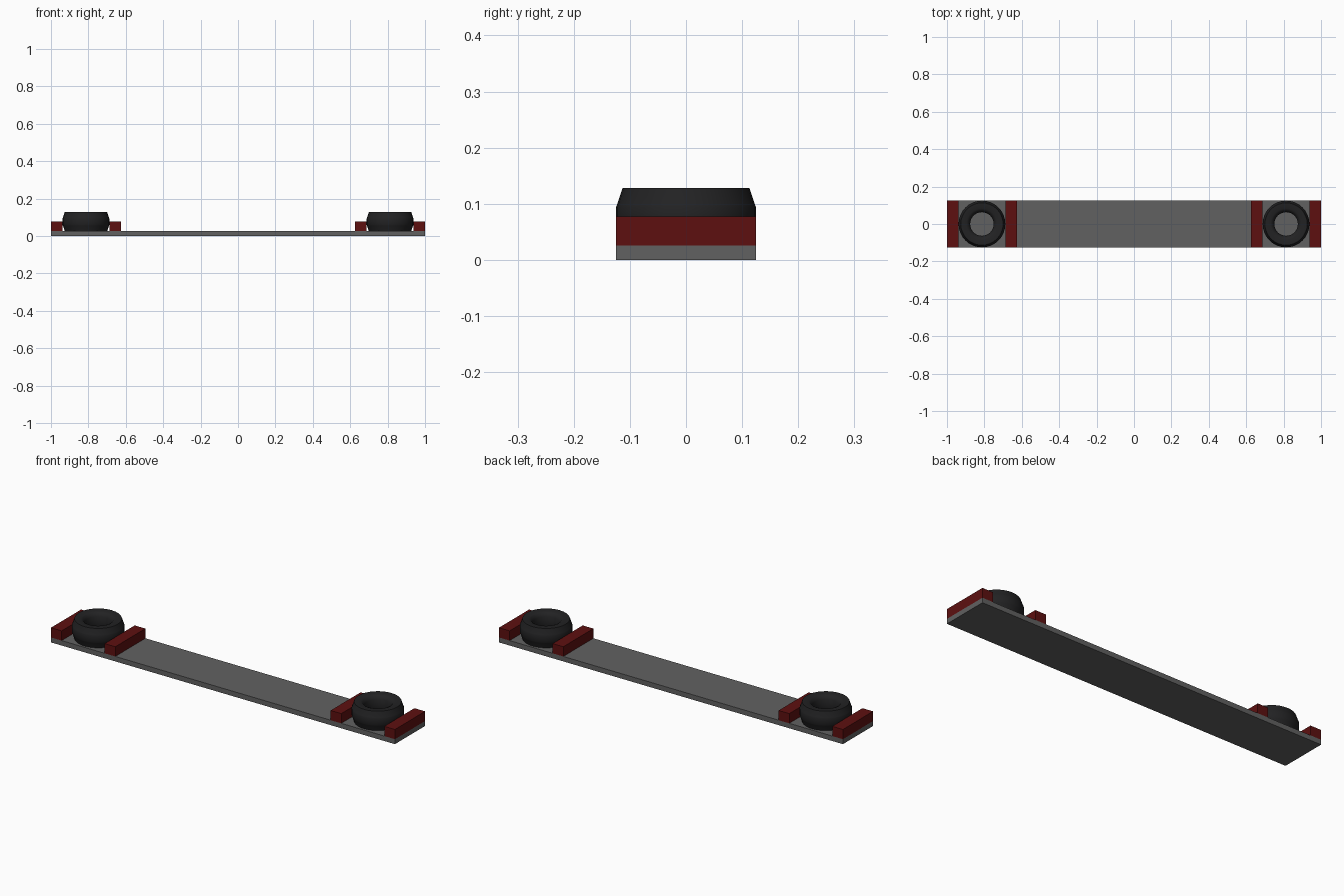
import bpy, bmesh
from math import cos, sin, pi, radians

if "Cube" in bpy.data.objects:
    bpy.data.objects.remove(bpy.data.objects["Cube"])


def material(name, color):
    m = bpy.data.materials.new(name)
    m.diffuse_color = (*color, 1)
    m.use_nodes = True
    m.node_tree.nodes["Principled BSDF"].inputs["Base Color"].default_value = m.diffuse_color
    return m


GREY = material("deck_grey", (0.12, 0.12, 0.12))
RED = material("dark_red", (0.11, 0.005, 0.005))
RUBBER = material("rubber", (0.016, 0.016, 0.017))


def add_object(name, bm, mat):
    bmesh.ops.recalc_face_normals(bm, faces=bm.faces)
    mesh = bpy.data.meshes.new(name)
    bm.to_mesh(mesh)
    bm.free()
    mesh.materials.append(mat)
    ob = bpy.data.objects.new(name, mesh)
    bpy.context.collection.objects.link(ob)
    return ob


def box(name, x0, x1, z0, z1, mat):
    bm = bmesh.new()
    bmesh.ops.create_cube(bm, size=1)
    for v in bm.verts:
        v.co = ((x0 + x1) / 2 + v.co.x * (x1 - x0), v.co.y * 0.25,
                (z0 + z1) / 2 + v.co.z * (z1 - z0))
    return add_object(name, bm, mat)


def tire(name, x, steps=32):
    # closed cross-section (radius, height), swept round the vertical axis
    profile = [(0.063, 0.045), (0.063, 0.108), (0.073, 0.123), (0.083, 0.128),
               (0.113, 0.128), (0.123, 0.098), (0.125, 0.094),
               (0.125, 0.059), (0.123, 0.055), (0.113, 0.025), (0.075, 0.025)]
    bm = bmesh.new()
    rings = [[bm.verts.new((x + r * cos(2 * pi * i / steps),
                            r * sin(2 * pi * i / steps), z)) for r, z in profile]
             for i in range(steps)]
    n = len(profile)
    for i in range(steps):
        a, b = rings[i], rings[(i + 1) % steps]
        for j in range(n):
            k = (j + 1) % n
            bm.faces.new((a[j], b[j], b[k], a[k]))
    ob = add_object(name, bm, RUBBER)
    bpy.ops.object.select_all(action='DESELECT')
    ob.select_set(True)
    bpy.context.view_layer.objects.active = ob
    bpy.ops.object.shade_smooth_by_angle(angle=radians(40))


# long flat deck
box("deck", -1, 1, 0, 0.026, GREY)

# a tire between two cross blocks at each end
for side, s in (("left", -1), ("right", 1)):
    for label, a, b in (("outer", 0.938, 1.0), ("inner", 0.626, 0.688)):
        x0, x1 = sorted((s * a, s * b))
        box(f"{side}_{label}_block", x0, x1, 0.026, 0.077, RED)
    tire(f"{side}_tire", s * 0.813)
